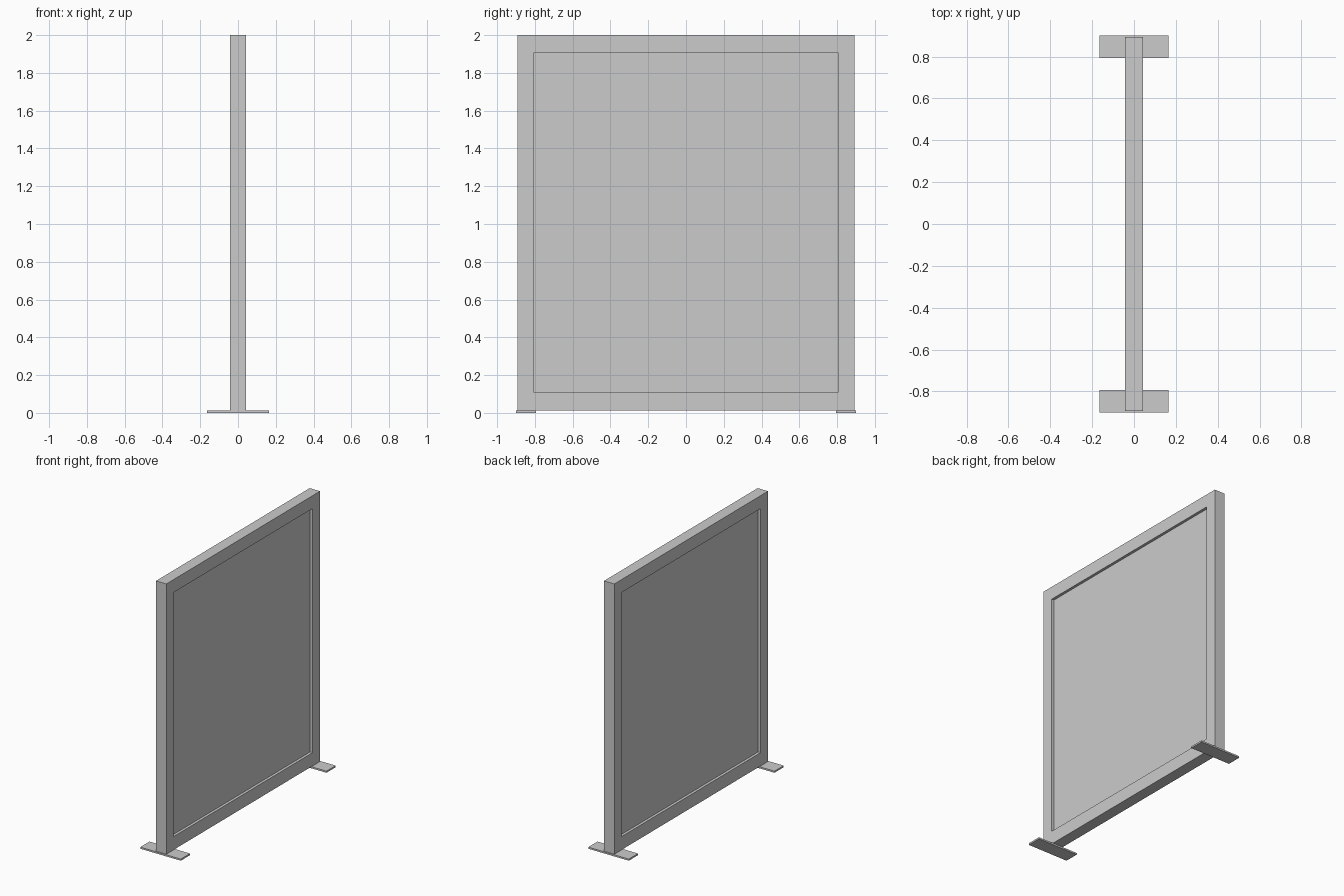
import bpy, bmesh

if "Cube" in bpy.data.objects:
    bpy.data.objects.remove(bpy.data.objects["Cube"])

FOOT_H = 0.012       # foot plate thickness
HALF_T = 0.042       # half thickness of the frame


def make_object(name, bm):
    bmesh.ops.recalc_face_normals(bm, faces=bm.faces)
    mesh = bpy.data.meshes.new(name)
    bm.to_mesh(mesh)
    bm.free()
    obj = bpy.data.objects.new(name, mesh)
    bpy.context.collection.objects.link(obj)
    return obj


def box(name, lo, hi):
    bm = bmesh.new()
    bmesh.ops.create_cube(bm, size=1)
    for v in bm.verts:
        v.co = [(a + b) / 2 + c * (b - a) for a, b, c in zip(lo, hi, v.co)]
    return make_object(name, bm)


def rect_loop(bm, x, half_w, z0, z1):
    return [bm.verts.new((x, y, z)) for y, z in
            ((-half_w, z0), (half_w, z0), (half_w, z1), (-half_w, z1))]


# Frame: a rectangular ring with square section
bm = bmesh.new()
outer, inner = (0.893, FOOT_H, 2.0), (0.807, 0.11, 1.905)
loops = [rect_loop(bm, -HALF_T, *outer), rect_loop(bm, HALF_T, *outer),
         rect_loop(bm, HALF_T, *inner), rect_loop(bm, -HALF_T, *inner)]
for a, b in zip(loops, loops[1:] + loops[:1]):
    for i in range(4):
        j = (i + 1) % 4
        bm.faces.new((a[i], a[j], b[j], b[i]))
make_object("frame", bm)

# Panel recessed on both sides of the frame
box("panel", (-0.022, -0.807, 0.11), (0.022, 0.807, 1.905))

# Flat foot plates at each end
for name, y0, y1 in (("foot_front", -0.9, -0.793), ("foot_back", 0.793, 0.9)):
    box(name, (-0.165, y0, 0), (0.165, y1, FOOT_H))
